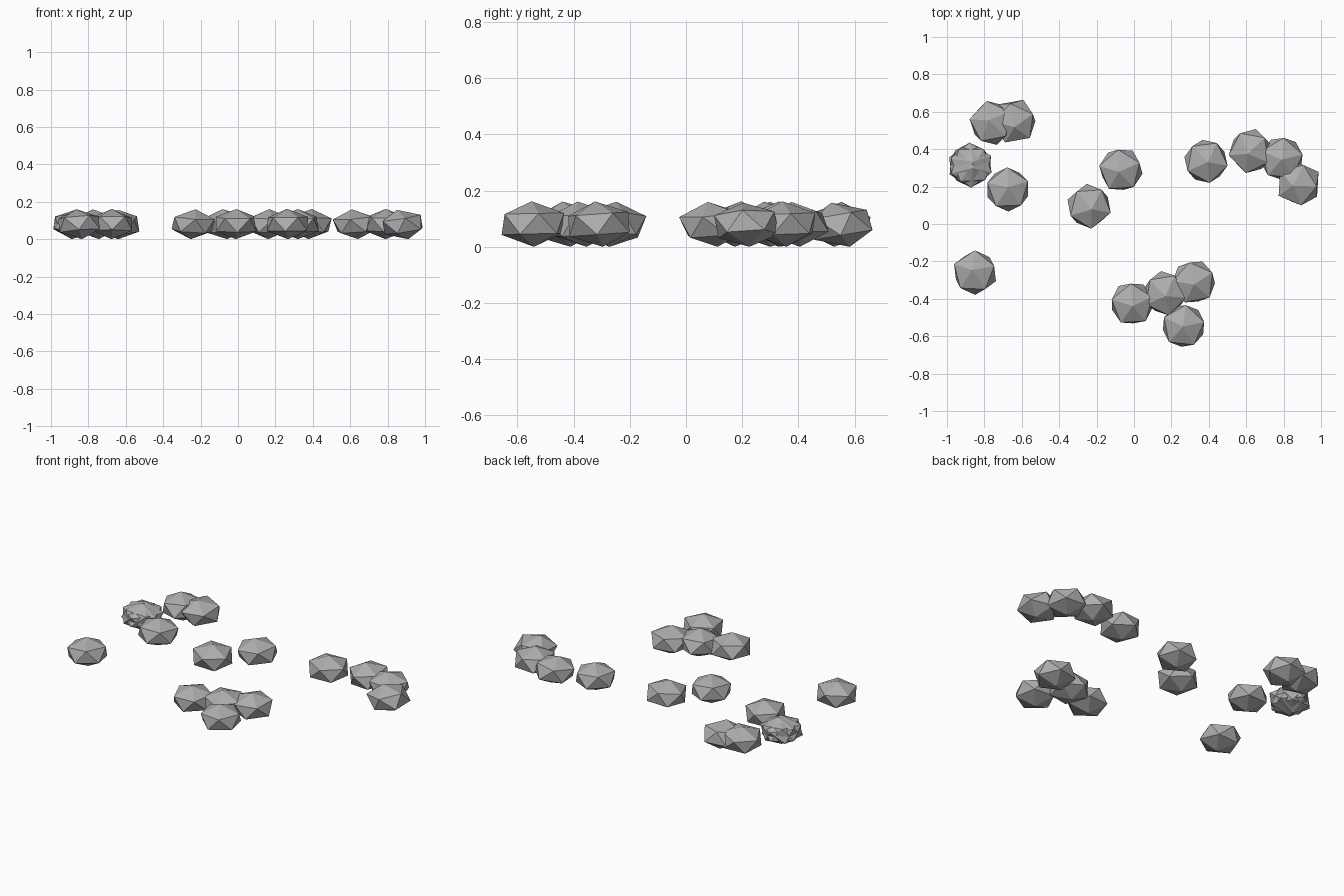
import bpy
import bmesh
import math
import random
from mathutils import Matrix, Vector

cube = bpy.data.objects.get("Cube")
if cube:
    bpy.data.objects.remove(cube, do_unlink=True)

random.seed(4)
RADIUS = 0.127
HALF_HEIGHT = 0.081

# One grey for every stone
stone_grey = bpy.data.materials.new("stone grey")
grey = (0.42, 0.42, 0.42, 1)
stone_grey.diffuse_color = grey
stone_grey.use_nodes = True
stone_grey.node_tree.nodes["Principled BSDF"].inputs["Base Color"].default_value = grey


def add_stone(name, x, y, yaw, tilt_x, tilt_y):
    """A low-poly ball, turned, then flattened so it lies on the ground."""
    bm = bmesh.new()
    bmesh.ops.create_icosphere(bm, subdivisions=1, radius=1)
    turn = (Matrix.Rotation(math.radians(tilt_y), 4, 'Y')
            @ Matrix.Rotation(math.radians(tilt_x), 4, 'X')
            @ Matrix.Rotation(math.radians(yaw), 4, 'Z'))
    bm.transform(Matrix.Diagonal((RADIUS, RADIUS, HALF_HEIGHT, 1)) @ turn)
    # Centre the footprint on its spot and drop it to the ground
    corners = [v.co for v in bm.verts]
    low = [min(c[i] for c in corners) for i in range(3)]
    high = [max(c[i] for c in corners) for i in range(3)]
    shift = Vector((x - (low[0] + high[0]) / 2, y - (low[1] + high[1]) / 2, -low[2]))
    bmesh.ops.translate(bm, verts=bm.verts, vec=shift)
    mesh = bpy.data.meshes.new(name)
    bm.to_mesh(mesh)
    bm.free()
    mesh.materials.append(stone_grey)
    stone = bpy.data.objects.new(name, mesh)
    bpy.context.collection.objects.link(stone)


# Stone clusters: ground position of each stone
clusters = {
    "left_back_stone": [(-0.64, 0.55), (-0.76, 0.54), (-0.875, 0.315), (-0.675, 0.185)],
    "left_front_stone": [(-0.85, -0.26)],
    "middle_stone": [(-0.24, 0.095), (-0.07, 0.29)],
    "right_back_stone": [(0.385, 0.335), (0.625, 0.39), (0.79, 0.35), (0.88, 0.215)],
    "front_stone": [(-0.01, -0.425), (0.165, -0.37), (0.32, -0.31), (0.265, -0.545)],
}
# Stones that lean clearly to one side: tilt about x and y
leaning = {"left_back_stone_1": (15, 0), "right_back_stone_4": (5, -14)}

for cluster, spots in clusters.items():
    for number, (x, y) in enumerate(spots, 1):
        name = f"{cluster}_{number}"
        tilt = leaning.get(name, (random.uniform(-9, 9), random.uniform(-9, 9)))
        add_stone(name, x, y, random.uniform(0, 72), *tilt)

# Second stone merged into the left one, giving it a jagged rim
add_stone("left_back_stone_merged", -0.875, 0.315, random.uniform(0, 72), -8, 7)
